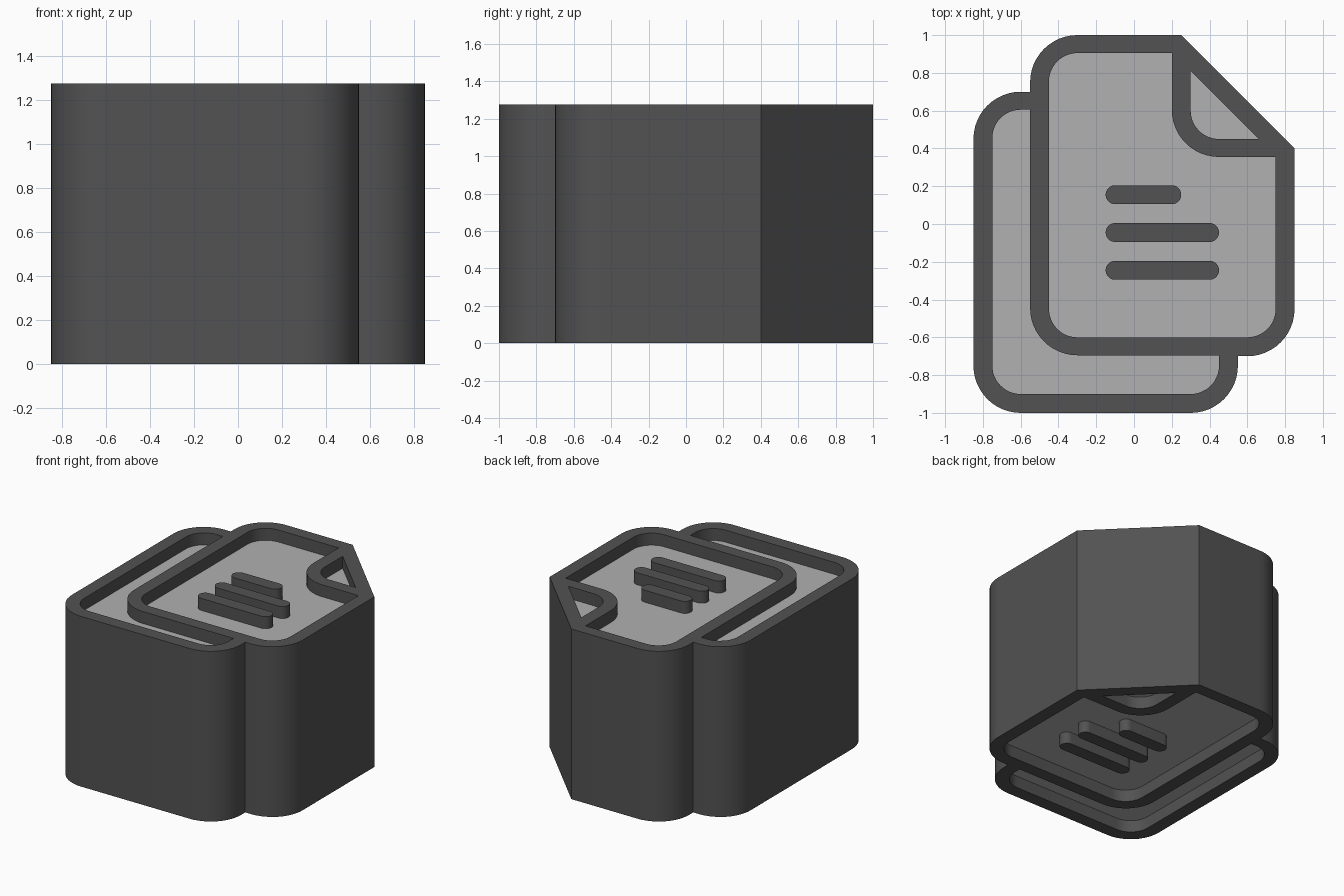
import bpy
from math import radians
from mathutils import Vector

if "Cube" in bpy.data.objects:
    bpy.data.objects.remove(bpy.data.objects["Cube"])

HEIGHT = 1.275
RECESS = 0.09
STEPS = 12


def material(name, value):
    mat = bpy.data.materials.new(name)
    mat.diffuse_color = (value, value, value, 1)
    mat.use_nodes = True
    mat.node_tree.nodes["Principled BSDF"].inputs["Base Color"].default_value = mat.diffuse_color
    return mat


def outline(corners):
    """Closed 2D loop from (x, y) or (x, y, fillet radius) corners."""
    pts = []
    for i, c in enumerate(corners):
        p = Vector(c[:2])
        r = c[2] if len(c) > 2 else 0
        if not r:
            pts.append(p)
            continue
        a = (Vector(corners[i - 1][:2]) - p).normalized()
        b = (Vector(corners[(i + 1) % len(corners)][:2]) - p).normalized()
        centre = p + (a + b) * r          # right-angled fillet
        for k in range(STEPS + 1):
            t = radians(90) * k / STEPS
            d = Vector((-b.x, -b.y)).slerp(Vector((-a.x, -a.y)), k / STEPS)
            pts.append(centre + d * r)
    return pts


def slab(name, loops, z0, z1, mat):
    """Fill the loops (inner ones become holes) and extrude from z0 to z1."""
    cu = bpy.data.curves.new(name, 'CURVE')
    cu.dimensions = '2D'
    cu.fill_mode = 'BOTH'
    cu.extrude = (z1 - z0) / 2
    for loop in loops:
        sp = cu.splines.new('POLY')
        sp.points.add(len(loop) - 1)
        for pt, v in zip(sp.points, loop):
            pt.co = (v.x, v.y, 0, 1)
        sp.use_cyclic_u = True
    ob = bpy.data.objects.new(name, cu)
    bpy.context.collection.objects.link(ob)
    ob.location.z = (z0 + z1) / 2
    bpy.ops.object.select_all(action='DESELECT')
    ob.select_set(True)
    bpy.context.view_layer.objects.active = ob
    bpy.ops.object.convert(target='MESH')
    ob = bpy.context.object
    bpy.ops.object.mode_set(mode='EDIT')
    bpy.ops.mesh.select_all(action='SELECT')
    bpy.ops.mesh.remove_doubles(threshold=0.0005)
    bpy.ops.mesh.normals_make_consistent(inside=False)
    bpy.ops.object.mode_set(mode='OBJECT')
    bpy.ops.object.shade_smooth_by_angle(angle=radians(30))
    ob.data.materials.clear()
    ob.data.materials.append(mat)
    return ob


def silhouette(i):
    """Joined outline of both pages, moved inward by i."""
    r = 0.25 - i
    k = i * 0.414                          # mitre shift on the cut corner
    return outline([
        (-0.85 + i, -1 + i, r), (0.55 - i, -1 + i, r), (0.55 - i, -0.7 + i),
        (0.85 - i, -0.7 + i, r), (0.85 - i, 0.4 - k), (0.25 - k, 1 - i),
        (-0.55 + i, 1 - i, r), (-0.55 + i, 0.7 - i), (-0.85 + i, 0.7 - i, r)])


dark = material("dark_grey", 0.085)
light = material("light_grey", 0.44)

# Openings in the frame: front page, folded corner, visible back page
page_hole = outline([(-0.45, -0.6, 0.15), (0.75, -0.6, 0.15), (0.75, 0.355),
                     (0.2, 0.355, 0.25), (0.2, 0.905), (-0.45, 0.905, 0.15)])
fold_hole = outline([(0.3, 0.81), (0.3, 0.45, 0.15), (0.66, 0.45)])
back_hole = outline([(-0.55, 0.605), (-0.75, 0.605, 0.15), (-0.75, -0.9, 0.15),
                     (0.45, -0.9, 0.15), (0.45, -0.695), (-0.55, -0.695, 0.25)])

# Frame of both pages
slab("page_frame", [silhouette(0), page_hole, fold_hole, back_hole], 0, HEIGHT, dark)

# Paper filling, recessed at top and bottom
slab("paper_panel", [silhouette(0.04)], RECESS, HEIGHT - RECESS, light)

# Three rounded text bars
for n, (y, x1) in enumerate([(0.155, 0.25), (-0.045, 0.45), (-0.245, 0.45)]):
    x0, w = -0.15, 0.05
    bar = outline([(x0, y - w, w), (x1, y - w, w), (x1, y + w, w), (x0, y + w, w)])
    slab(f"text_bar_{n + 1}", [bar], 0, HEIGHT, dark)
